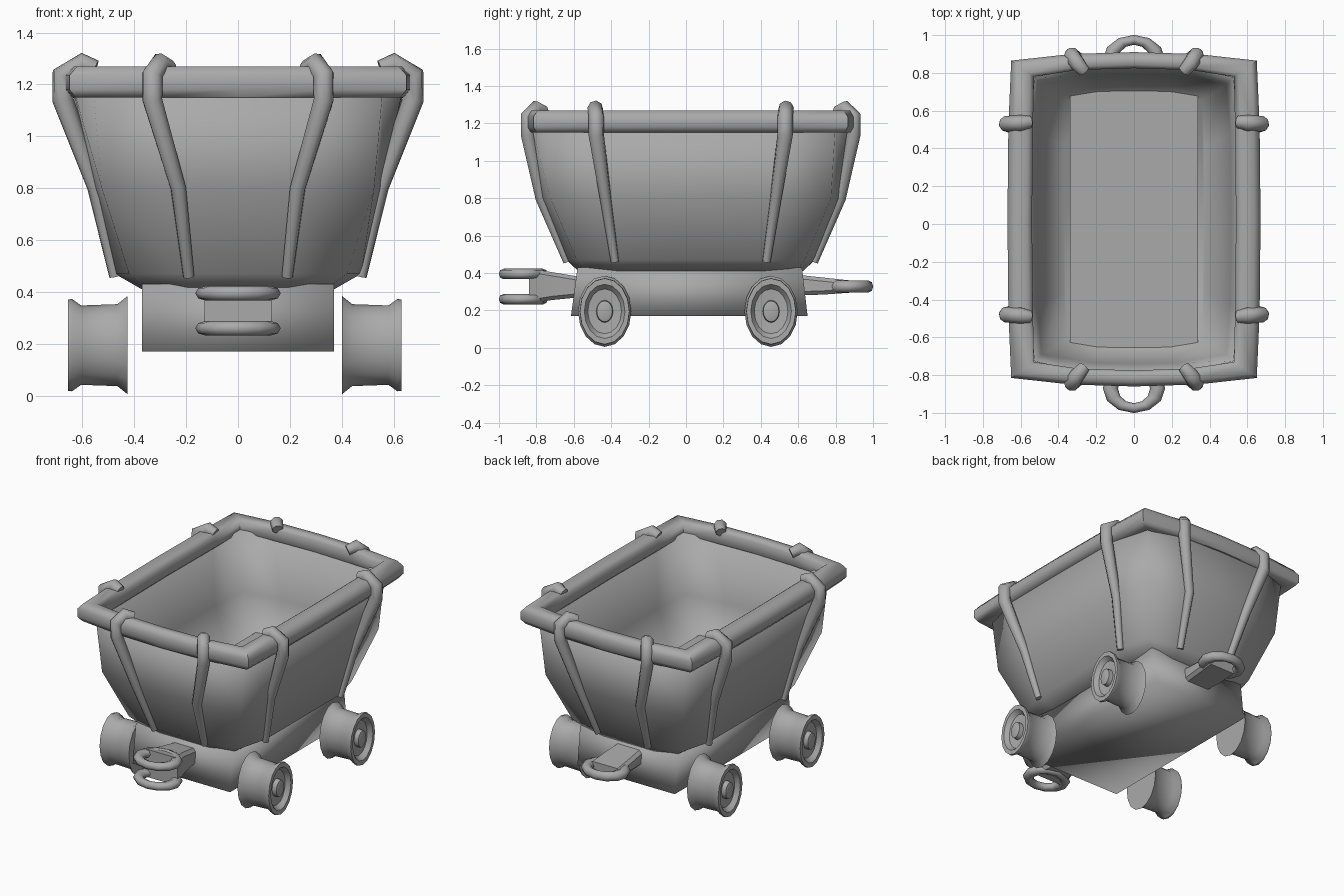
import bpy, bmesh
from math import sin, cos, pi, radians

if "Cube" in bpy.data.objects:
    bpy.data.objects.remove(bpy.data.objects["Cube"])

CY = 0.025  # body centre along y
metal = bpy.data.materials.new("dark_metal")
metal.diffuse_color = (0.40, 0.40, 0.40, 1)
metal.use_nodes = True
metal.node_tree.nodes["Principled BSDF"].inputs["Base Color"].default_value = metal.diffuse_color


def finish(ob, angle):
    """Material plus smooth shading."""
    ob.data.materials.append(metal)
    bpy.ops.object.select_all(action='DESELECT')
    ob.select_set(True)
    bpy.context.view_layer.objects.active = ob
    bpy.ops.object.shade_smooth_by_angle(angle=radians(angle))


def loft(name, loops, wrap=False, angle=40):
    """Skin a list of equal-length closed loops."""
    bm = bmesh.new()
    rings = [[bm.verts.new(p) for p in lp] for lp in loops]
    n = len(rings[0])
    pairs = list(zip(rings, rings[1:]))
    if wrap:
        pairs.append((rings[-1], rings[0]))
    for a, b in pairs:
        for i in range(n):
            j = (i + 1) % n
            bm.faces.new((a[i], a[j], b[j], b[i]))
    if not wrap:
        bm.faces.new(rings[0])
        bm.faces.new(rings[-1])
    bmesh.ops.recalc_face_normals(bm, faces=bm.faces)
    me = bpy.data.meshes.new(name)
    bm.to_mesh(me)
    bm.free()
    ob = bpy.data.objects.new(name, me)
    bpy.context.collection.objects.link(ob)
    finish(ob, angle)


def plan(z, end, rib, corner, side_rib, side):
    """Mirror a quarter outline into the full 16-point body outline."""
    q = [(0, end), rib, corner, side_rib, (side, 0)]
    half = q + [(x, -y) for x, y in q[-2::-1]]
    full = half + [(-x, y) for x, y in half[-2:0:-1]]
    return [(x, y + CY, z) for x, y in full]


def rect(hx, y0, y1, z):
    return [(-hx, y0, z), (hx, y0, z), (hx, y1, z), (-hx, y1, z)]


def rect_y(hx, y, z0, z1, b=0.02):
    """Chamfered rectangle facing along y."""
    return [(-hx + b, y, z0), (hx - b, y, z0), (hx, y, z0 + b), (hx, y, z1 - b),
            (hx - b, y, z1), (-hx + b, y, z1), (-hx, y, z1 - b), (-hx, y, z0 + b)]


# Tub: outer skin up, over the lip, inner skin down to the floor
loft("tub", [
    plan(0.41, 0.60, (0.19, 0.60), (0.34, 0.57), (0.37, 0.38), 0.37),
    plan(0.47, 0.665, (0.195, 0.66), (0.42, 0.61), (0.475, 0.40), 0.475),
    plan(0.80, 0.80, (0.23, 0.795), (0.525, 0.75), (0.55, 0.46), 0.555),
    plan(1.20, 0.865, (0.33, 0.855), (0.56, 0.775), (0.64, 0.50), 0.645),
    plan(1.20, 0.81, (0.31, 0.80), (0.525, 0.75), (0.55, 0.49), 0.555),
    plan(0.80, 0.765, (0.22, 0.76), (0.49, 0.715), (0.51, 0.45), 0.515),
    plan(0.54, 0.665, (0.18, 0.66), (0.36, 0.63), (0.37, 0.39), 0.37),
], angle=105)

# Floor panel inside the tub
loft("tub_floor", [plan(z, 0.68, (0.17, 0.677), (0.34, 0.665), (0.34, 0.35), 0.34)
                   for z in (0.56, 0.585)], angle=30)

# Rim: cross-section blended between an inner and an outer outline
inner = plan(0, 0.80, (0.30, 0.79), (0.53, 0.755), (0.535, 0.48), 0.54)
outer = plan(0, 0.885, (0.33, 0.875), (0.65, 0.84), (0.665, 0.50), 0.67)
section = [(0, 1.18), (0, 1.25), (0.2, 1.27), (0.75, 1.27),
           (1, 1.235), (1, 1.18), (0.8, 1.15), (0.2, 1.15)]
loft("rim", [[(a[0] + (b[0] - a[0]) * t, a[1] + (b[1] - a[1]) * t, z)
              for a, b in zip(inner, outer)] for t, z in section], wrap=True, angle=60)


# Ribs: tubes that climb the tub and hook over the rim
def rib(name, pts, sx, sy):
    cu = bpy.data.curves.new(name, 'CURVE')
    cu.dimensions = '3D'
    cu.bevel_depth = 1.0
    cu.bevel_resolution = 2
    cu.use_fill_caps = True
    sp = cu.splines.new('POLY')
    sp.points.add(len(pts) - 1)
    for p, (x, y, z, r) in zip(sp.points, pts):
        p.co = (sx * x, sy * y + CY, z, 1)
        p.radius = r
    ob = bpy.data.objects.new(name, cu)
    bpy.context.collection.objects.link(ob)
    bpy.ops.object.select_all(action='DESELECT')
    ob.select_set(True)
    bpy.context.view_layer.objects.active = ob
    bpy.ops.object.convert(target='MESH')
    finish(bpy.context.view_layer.objects.active, 80)


end_rib = [(0.19, 0.66, 0.46, 0.022), (0.23, 0.80, 0.80, 0.031), (0.33, 0.87, 1.14, 0.04),
           (0.33, 0.87, 1.235, 0.042), (0.30, 0.825, 1.28, 0.042), (0.265, 0.785, 1.26, 0.034)]
side_rib = [(0.475, 0.405, 0.46, 0.022), (0.55, 0.455, 0.80, 0.031), (0.675, 0.505, 1.14, 0.042),
            (0.678, 0.505, 1.235, 0.042), (0.60, 0.51, 1.28, 0.042), (0.55, 0.515, 1.26, 0.034)]
for sx, h in ((1, "right"), (-1, "left")):
    for sy, e in ((-1, "front"), (1, "back")):
        rib(f"{e}_end_rib_{h}", end_rib, sx, sy)
        rib(f"{h}_side_rib_{e}", side_rib, sx, sy)

# Chassis: plain tapered box
loft("chassis", [rect(0.37, -0.58, 0.62, 0.43), rect(0.37, -0.615, 0.65, 0.17)], angle=105)

# Wheels: lathed spool profile (x, radius), squashed along y
profile = [(-0.115, 0.10), (-0.115, 0.19), (-0.075, 0.158), (0.065, 0.153), (0.10, 0.178),
           (0.115, 0.176), (0.115, 0.145), (0.085, 0.12), (0.08, 0.06), (0.11, 0.056), (0.115, 0.04)]
N = 16
for sx, cx, h in ((1, 0.515, "right"), (-1, -0.54, "left")):
    for cy, e in ((-0.435, "front"), (0.455, "back")):
        loft(f"{e}_wheel_{h}", [[(cx + sx * x, cy + 0.75 * r * cos(2 * pi * i / N),
                                  0.195 + r * sin(2 * pi * i / N)) for i in range(N)]
                                for x, r in profile])


# Couplers: tapered arm with flattened rings
def ring(name, cy, z, hh, n=12, m=8):
    loops = []
    for i in range(n):
        a = 2 * pi * i / n
        loops.append([((0.125 + 0.04 * cos(b)) * cos(a),
                       cy + (0.105 + 0.026 * cos(b)) * sin(a), z + hh * sin(b))
                      for b in (2 * pi * k / m for k in range(m))])
    loft(name, loops, wrap=True, angle=60)


loft("front_coupler_arm", [rect_y(0.09, -0.57, 0.27, 0.38), rect_y(0.10, -0.72, 0.255, 0.405),
                           rect_y(0.13, -0.84, 0.235, 0.425)])
ring("front_coupler_upper_ring", -0.87, 0.395, 0.028)
ring("front_coupler_lower_ring", -0.87, 0.26, 0.028)
loft("back_coupler_arm", [rect_y(0.10, 0.60, 0.28, 0.39), rect_y(0.11, 0.74, 0.285, 0.375),
                          rect_y(0.115, 0.88, 0.295, 0.36)])
ring("back_coupler_ring", 0.87, 0.328, 0.033)
